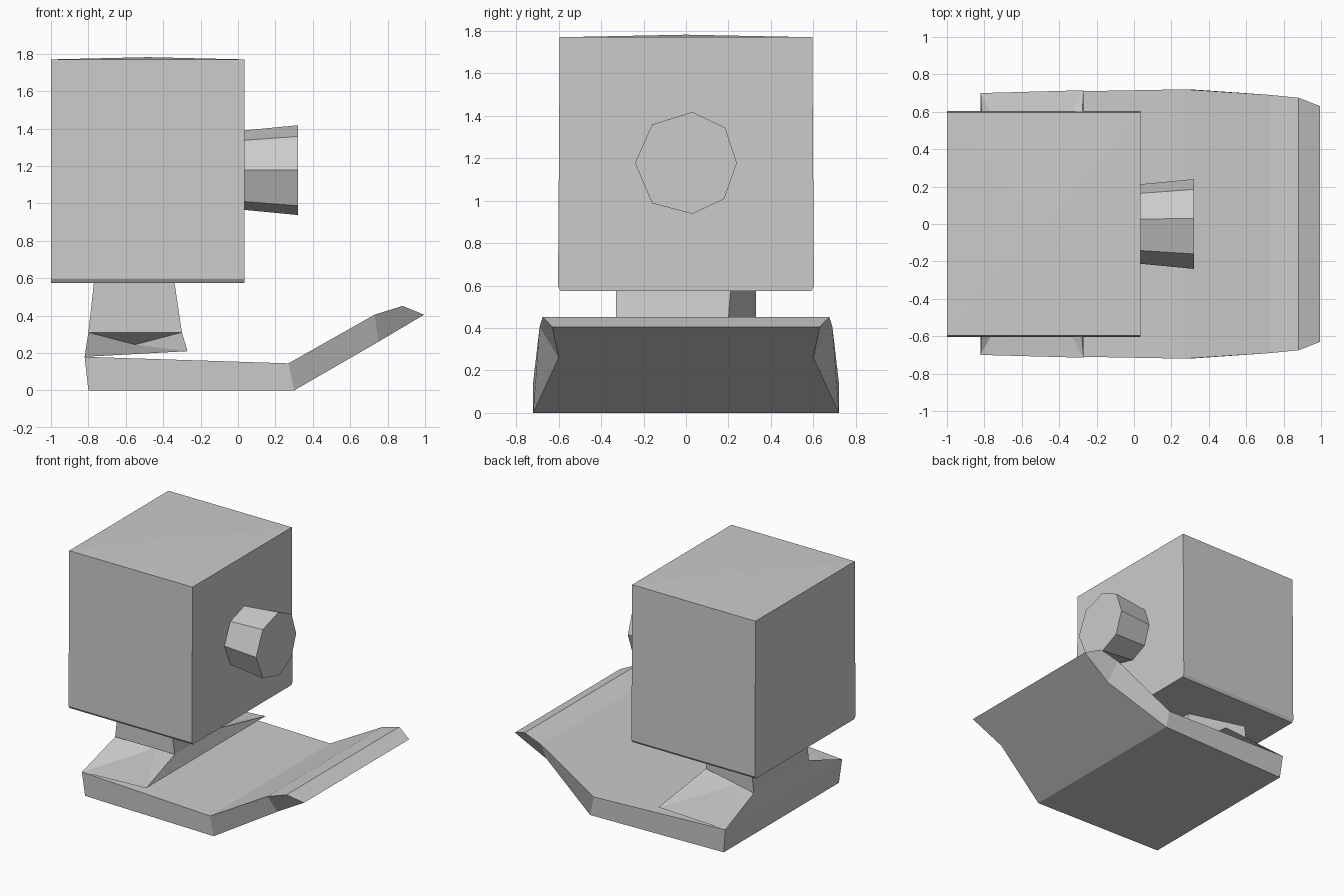
import bpy, bmesh

if "Cube" in bpy.data.objects:
    bpy.data.objects.remove(bpy.data.objects["Cube"])


def make(name, verts, faces):
    mesh = bpy.data.meshes.new(name)
    obj = bpy.data.objects.new(name, mesh)
    bpy.context.collection.objects.link(obj)
    bm = bmesh.new()
    vs = [bm.verts.new(v) for v in verts]
    for f in faces:
        bm.faces.new([vs[i] for i in f])
    bmesh.ops.recalc_face_normals(bm, faces=bm.faces)
    bm.to_mesh(mesh)
    bm.free()
    return obj


def loft(name, ring_a, ring_b, caps_a):
    """Join two equal rings and close both ends with the same face pattern."""
    n = len(ring_a)
    faces = [(i, (i + 1) % n, (i + 1) % n + n, i + n) for i in range(n)]
    for cap in caps_a:
        faces += [tuple(cap), tuple(i + n for i in cap)]
    return make(name, ring_a + ring_b, faces)


# Base plate with upturned toe: (x, half width, z) around the side profile
plate = [(-0.80, 0.69, 0), (0.30, 0.72, 0), (0.75, 0.60, 0.26), (0.995, 0.63, 0.405),
         (0.88, 0.675, 0.452), (0.73, 0.69, 0.405), (0.27, 0.72, 0.145), (-0.82, 0.70, 0.18)]
loft("base_plate",
     [(x, -y, z) for x, y, z in plate],
     [(x, y, z) for x, y, z in plate],
     [(0, 1, 6, 7), (1, 2, 5, 6), (2, 3, 4, 5)])

# Neck post, with one skewed rear corner, and its flared foot
outer = [(-0.82, -0.70, 0.18), (-0.27, -0.715, 0.21), (-0.27, 0.715, 0.21), (-0.82, 0.70, 0.18)]
low = [(-0.80, -0.33, 0.31), (-0.30, -0.33, 0.31), (-0.30, 0.19, 0.31), (-0.80, 0.33, 0.31)]
high = [(-0.77, -0.33, 0.58), (-0.34, -0.33, 0.58), (-0.34, 0.21, 0.58), (-0.77, 0.33, 0.58)]
dips = [(-0.55, -0.60, 0.205), (-0.55, -0.20, 0.245), (-0.55, 0.60, 0.205), (-0.55, 0.15, 0.245)]
faces = [(4 + i, 4 + (i + 1) % 4, 8 + (i + 1) % 4, 8 + i) for i in range(4)]
faces += [(8, 9, 10, 11), (0, 3, 7, 4), (1, 2, 6, 5), (0, 12, 1, 2, 14, 3)]
for a, b, d in ((0, 1, 12), (3, 2, 14)):
    faces += [(a, d, d + 1), (a, d + 1, a + 4), (b, d, d + 1), (b, d + 1, b + 4),
              (a + 4, d + 1, b + 4)]
# the outer edge runs through the low dip vertex
faces[7] = (0, 1, 2, 3)
faces += [(0, 1, 12), (3, 2, 14)]
make("neck_and_foot", outer + low + high + dips, faces)

# Box head: side profile (y, z) swept along x, with a very low pyramid on top
section = [(-0.59, 0.575), (0.59, 0.575), (0.603, 0.595), (0.595, 1.77),
           (-0.595, 1.77), (-0.603, 0.595)]
head = loft("box_head",
            [(-1.0, y, z) for y, z in section],
            [(0.035, y, z) for y, z in section],
            [range(6)])
bm = bmesh.new()
bm.from_mesh(head.data)
top = max(bm.faces, key=lambda f: f.calc_center_median().z)
bmesh.ops.poke(bm, faces=[top], offset=0.012)
bm.to_mesh(head.data)
bm.free()

# Eight-sided knob that widens outwards
octagon = [(0.03, 0.24), (0.185, 0.165), (0.24, 0), (0.18, -0.17),
           (0.03, -0.24), (-0.16, -0.19), (-0.24, 0), (-0.16, 0.18)]
loft("knob",
     [(0.02, y * 0.88, 1.178 + z * 0.88) for y, z in octagon],
     [(0.32, y, 1.178 + z) for y, z in octagon],
     [range(8)])
